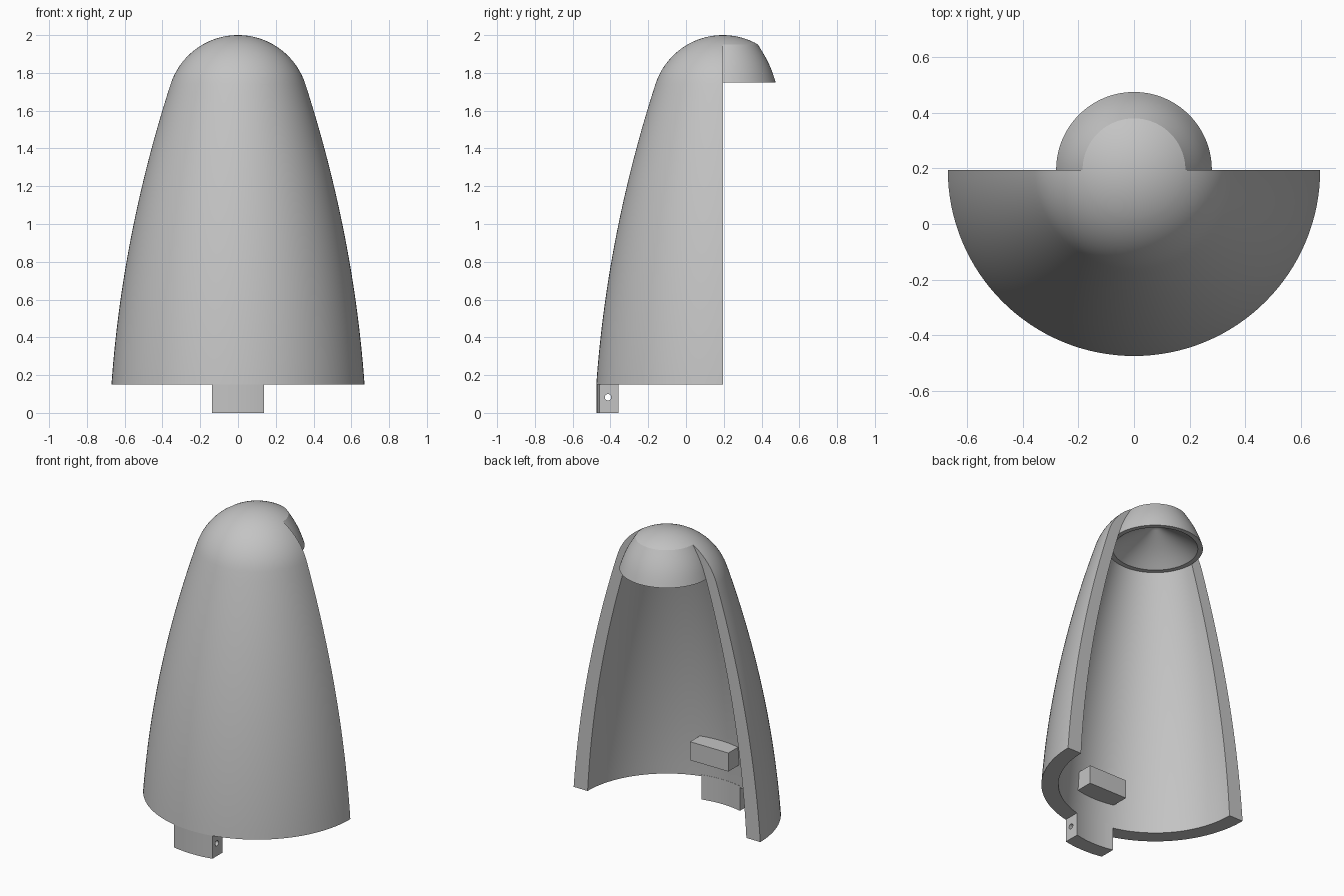
import bpy, bmesh, math

cube = bpy.data.objects.get("Cube")
if cube:
    bpy.data.objects.remove(cube, do_unlink=True)

AXIS_Y = 0.195      # y position of the revolve axis
BASE_Z = 0.15       # lower rim of the shell
RING_Z = 1.75       # underside of the plug
TANGENT_Z = 1.74    # where the flank meets the round tip
STEPS = 64          # segments per half turn

grey = bpy.data.materials.new("plain_grey")
grey.use_nodes = True
colour = (0.55, 0.55, 0.55, 1)
grey.diffuse_color = colour
grey.node_tree.nodes["Principled BSDF"].inputs["Base Color"].default_value = colour


def flank(z):
    t = z - BASE_Z
    return 0.67 - 0.0713 * t - 0.079 * t * t


def inner_wall(z):
    s = (z - BASE_Z) / (RING_Z - BASE_Z)
    return flank(z) - 0.10 * (1 - s) - (flank(RING_Z) - 0.28) * s


def spaced(a, b, n):
    return [a + (b - a) * i / n for i in range(n + 1)]


def bulge(p, q, amount, n=10):
    """Slightly convex curve from p to q, as (radius, z) points."""
    return [(p[0] + (q[0] - p[0]) * t + amount * math.sin(math.pi * t),
             p[1] + (q[1] - p[1]) * t) for t in spaced(0, 1, n)]


def spin(bm, profile, start):
    """Sweep (radius, z) points half a turn about the axis."""
    rings = []
    for a in spaced(start, start + math.pi, STEPS):
        rings.append([bm.verts.new((r * math.cos(a), AXIS_Y + r * math.sin(a), z))
                      for r, z in profile])
    for one, two in zip(rings, rings[1:]):
        for i in range(len(profile) - 1):
            bm.faces.new((one[i], two[i], two[i + 1], one[i + 1]))


def finish(bm, name, smooth=True):
    bmesh.ops.remove_doubles(bm, verts=bm.verts, dist=0.0002)
    bmesh.ops.dissolve_degenerate(bm, edges=bm.edges, dist=0.0001)
    bmesh.ops.recalc_face_normals(bm, faces=bm.faces)
    mesh = bpy.data.meshes.new(name)
    bm.to_mesh(mesh)
    bm.free()
    obj = bpy.data.objects.new(name, mesh)
    bpy.context.collection.objects.link(obj)
    mesh.materials.append(grey)
    bpy.ops.object.select_all(action="DESELECT")
    obj.select_set(True)
    bpy.context.view_layer.objects.active = obj
    if smooth:
        bpy.ops.object.shade_smooth_by_angle(angle=math.radians(25))
    return obj


# Profiles: flank, round tip, plug side, hollow and inner wall
slope = 0.0713 + 0.158 * (TANGENT_Z - BASE_Z)
tip_r = flank(TANGENT_Z) * math.hypot(1, slope)
tip_z = TANGENT_Z - flank(TANGENT_Z) * slope
edge_angle = math.acos(0.185 / tip_r)


def tip(a0, a1, n):
    return [(tip_r * math.cos(a), tip_z + tip_r * math.sin(a)) for a in spaced(a0, a1, n)]


side = [(flank(z), z) for z in spaced(BASE_Z, TANGENT_Z, 28)]
shoulder = tip(math.atan(slope), edge_angle, 10)
crown = tip(edge_angle, math.pi / 2, 12)
plug_side = bulge(shoulder[-1], (0.28, RING_Z), 0.01)
hollow = bulge((0, 1.91), (0.25, RING_Z), 0.02)
wall = [(inner_wall(z), z) for z in spaced(RING_Z, BASE_Z, 28)]

# Half shell in front, full hollow plug at the top
bm = bmesh.new()
spin(bm, side + shoulder[1:] + crown[1:], math.pi)
spin(bm, hollow + wall + side[:1], math.pi)
spin(bm, hollow + plug_side[::-1] + crown[1:], 0)
outline = side + shoulder[1:] + plug_side[1:] + wall[1:]
for sign in (-1, 1):
    bm.faces.new([bm.verts.new((sign * r, AXIS_Y, z)) for r, z in outline])
finish(bm, "half_nose_shell")


def wall_block(name, half_width, bottom, top, outer_r, inner_r=None, flat_y=None):
    """Block against the front wall, with a curved or flat inner face."""
    bm = bmesh.new()
    xs = spaced(-half_width, half_width, 12)
    loop = [(x, AXIS_Y - math.sqrt(outer_r ** 2 - x * x)) for x in xs]
    if inner_r:
        loop += [(x, AXIS_Y - math.sqrt(inner_r ** 2 - x * x)) for x in reversed(xs)]
    else:
        loop += [(half_width, flat_y), (-half_width, flat_y)]
    face = bm.faces.new([bm.verts.new((x, y, bottom)) for x, y in loop])
    grown = bmesh.ops.extrude_face_region(bm, geom=[face])["geom"]
    bmesh.ops.translate(bm, vec=(0, 0, top - bottom),
                        verts=[v for v in grown if isinstance(v, bmesh.types.BMVert)])
    return finish(bm, name)


# Block on the inside of the wall
wall_block("inner_block", 0.1375, 0.30, 0.42, 0.60, flat_y=-0.238)

# Tab under the rim, with a cross hole
tab = wall_block("bottom_tab", 0.1375, 0, BASE_Z + 0.01, 0.668, inner_r=0.568)
bpy.ops.mesh.primitive_cylinder_add(vertices=24, radius=0.017, depth=0.5,
                                    location=(0, -0.413, 0.083),
                                    rotation=(0, math.pi / 2, 0))
cutter = bpy.context.object
cutter.name = "hole_cutter"
cutter.hide_render = True
cut = tab.modifiers.new("cross_hole", "BOOLEAN")
cut.operation = "DIFFERENCE"
cut.solver = "EXACT"
cut.object = cutter
bpy.ops.object.select_all(action="DESELECT")
tab.select_set(True)
bpy.context.view_layer.objects.active = tab
bpy.ops.object.modifier_apply(modifier=cut.name)
bpy.data.objects.remove(cutter, do_unlink=True)
